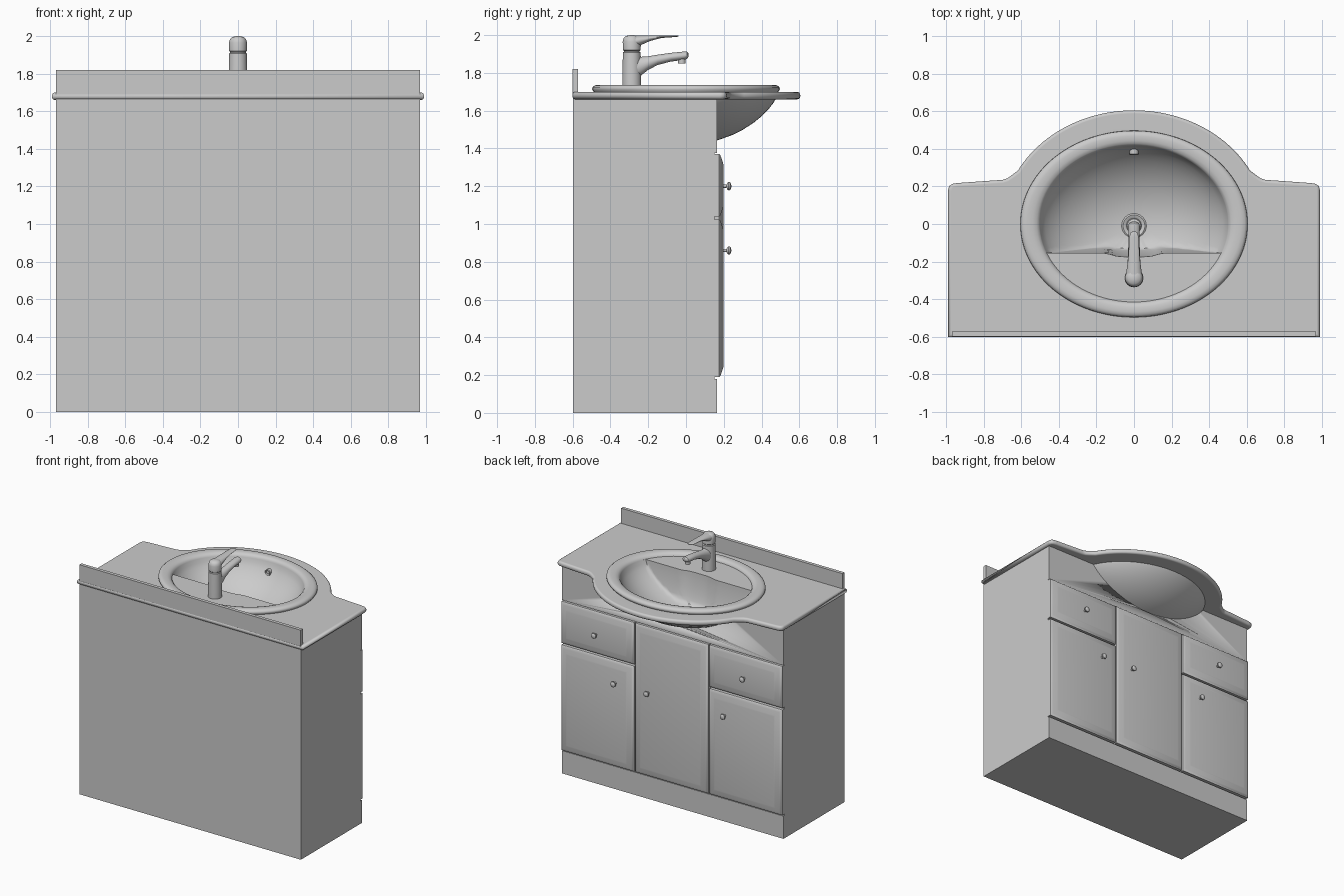
import bpy, bmesh
from math import cos, sin, pi, radians

cube = bpy.data.objects.get("Cube")
if cube:
    bpy.data.objects.remove(cube, do_unlink=True)

grey = bpy.data.materials.new("light_grey")
grey.use_nodes = True
grey.diffuse_color = (0.6, 0.6, 0.6, 1)
grey.node_tree.nodes["Principled BSDF"].inputs["Base Color"].default_value = (0.6, 0.6, 0.6, 1)


def finish(name, bm, angle=40):
    bmesh.ops.remove_doubles(bm, verts=bm.verts, dist=0.0003)
    bmesh.ops.recalc_face_normals(bm, faces=bm.faces)
    me = bpy.data.meshes.new(name)
    bm.to_mesh(me)
    bm.free()
    me.materials.append(grey)
    me.shade_smooth()
    me.set_sharp_from_angle(angle=radians(angle))
    ob = bpy.data.objects.new(name, me)
    bpy.context.collection.objects.link(ob)
    return ob


def loft(name, rings, angle=40):
    """Skin a list of equal-length closed rings and cap both ends."""
    bm = bmesh.new()
    loops = [[bm.verts.new(p) for p in ring] for ring in rings]
    n = len(loops[0])
    for a, b in zip(loops, loops[1:]):
        for i in range(n):
            j = (i + 1) % n
            bm.faces.new((a[i], a[j], b[j], b[i]))
    bm.faces.new(loops[0])
    bm.faces.new(loops[-1])
    return finish(name, bm, angle)


def ellipse(a, b, z, n=96, y=0, x=0):
    return [(x + a * cos(2 * pi * i / n), y + b * sin(2 * pi * i / n), z) for i in range(n)]


def y_section(x, y, z, rx, rz, n=24):
    return [(x + rx * cos(2 * pi * i / n), y, z + rz * sin(2 * pi * i / n)) for i in range(n)]


def apply_cut(ob, cutter):
    mod = ob.modifiers.new("basin_cut", "BOOLEAN")
    mod.object = cutter
    mod.solver = "EXACT"
    bpy.context.view_layer.objects.active = ob
    bpy.ops.object.modifier_apply(modifier=mod.name)


# Cabinet body with a shallow recess behind the doors
side = [(-0.598, 0), (0.165, 0), (0.165, 0.18), (0.15, 0.18),
        (0.15, 1.375), (0.165, 1.375), (0.165, 1.665), (-0.598, 1.665)]
cabinet = loft("cabinet", [[(x, y, z) for y, z in side] for x in (-0.97, 0.97)])

# Countertop with a bowed front and rounded edge
half = [(0.99, -0.602), (0.99, 0.18), (0.983, 0.203), (0.965, 0.214), (0.94, 0.218),
        (0.70, 0.235), (0.675, 0.243), (0.65, 0.26)]
half += [(0.7 * cos(t), 0.605 * sin(t)) for t in [radians(28 + 62 * i / 24) for i in range(25)]]
outline = half + [(-x, y) for x, y in reversed(half[:-1])]
bm = bmesh.new()
base = bm.faces.new([bm.verts.new((x, y, 1.66)) for x, y in outline])
top = bmesh.ops.extrude_face_region(bm, geom=[base])["geom"]
bmesh.ops.translate(bm, vec=(0, 0, 0.04), verts=[v for v in top if isinstance(v, bmesh.types.BMVert)])
flat_edges = [e for e in bm.edges if abs(e.verts[0].co.z - e.verts[1].co.z) < 0.001]
bmesh.ops.bevel(bm, geom=flat_edges, offset=0.017, segments=4, profile=0.5, affect="EDGES")
countertop = finish("countertop", bm)


# Basin underside curve, used for the basin and for its opening
def under(s, k=1.0):
    return ellipse(0.59 * s * k, 0.49 * s * k, 1.70 - 0.28 * (1 - s * s) ** 0.7)


steps = [0.04, 0.2, 0.35, 0.5, 0.62, 0.73, 0.82, 0.89, 0.945, 0.98, 1.0]
cutter = loft("basin_cutter", [under(s, 0.96) for s in steps] + [ellipse(0.566, 0.47, 1.78)])
cutter.hide_render = True
apply_cut(cabinet, cutter)
apply_cut(countertop, cutter)
bpy.data.objects.remove(cutter, do_unlink=True)
countertop.modifiers.new("clean_shading", "WEIGHTED_NORMAL")


# Basin: underside, rolled rim, tap deck, then the bowl cut straight at the back
def bowl(s, z):
    ring = []
    for x, y, z0 in ellipse(0.5 * s, 0.415 * s, z):
        back = -0.155 - 0.02 * max(0, 1 - (x / 0.14) ** 4)
        ring.append((x, max(y, back * (0.6 + 0.4 * s)), z0))
    return ring


rim = [(0.597, 0.489, 1.70), (0.605, 0.497, 1.712), (0.603, 0.495, 1.724), (0.59, 0.483, 1.734),
       (0.57, 0.468, 1.737), (0.54, 0.443, 1.736), (0.518, 0.427, 1.73), (0.505, 0.418, 1.72),
       (0.5, 0.415, 1.71)]
rings = [under(s) for s in steps] + [ellipse(*r) for r in rim]
rings += [bowl(s, 1.71 - 0.26 * (1 - s * s) ** 0.7) for s in reversed(steps)]
loft("basin", rings, 50)

# Drain and overflow fittings
loft("drain", [ellipse(r, r, z, 32, -0.01) for r, z in
               [(0.066, 1.445), (0.066, 1.455), (0.058, 1.46), (0.045, 1.456), (0.04, 1.452),
                (0.036, 1.46), (0.02, 1.465)]])
loft("overflow_ring", [y_section(0, y, 1.645, r, r) for y, r in
                       [(0.41, 0.024), (0.372, 0.024), (0.368, 0.019), (0.378, 0.015)]])

# Backsplash
loft("backsplash", [[(x, y, z) for x, y in
                     [(-0.97, -0.6), (0.97, -0.6), (0.97, -0.573), (-0.97, -0.573)]]
                    for z in (1.69, 1.82)])


# Raised-panel doors and drawers
def panel(name, x0, x1, z0, z1):
    rings = []
    for d, y in [(0, 0.148), (0, 0.176), (0.006, 0.182), (0.02, 0.187), (0.05, 0.197), (0.06, 0.199)]:
        rings.append([(x0 + d, y, z0 + d), (x1 - d, y, z0 + d), (x1 - d, y, z1 - d), (x0 + d, y, z1 - d)])
    loft(name, rings, 32)


def knob(name, x, z):
    loft(name, [y_section(x, y, z, r, r, 20) for y, r in
                [(0.19, 0.009), (0.215, 0.008), (0.219, 0.018), (0.225, 0.022),
                 (0.233, 0.021), (0.238, 0.013), (0.24, 0.004)]])


for sx, label in ((1, "left"), (-1, "right")):
    x0, x1 = sorted((sx * 0.33, sx * 0.968))
    panel(label + "_drawer", x0, x1, 1.04, 1.37)
    panel(label + "_door", x0, x1, 0.19, 1.025)
    knob(label + "_drawer_knob", sx * 0.65, 1.2)
    knob(label + "_door_knob", sx * 0.48, 0.86)
panel("middle_door", -0.32, 0.32, 0.19, 1.37)
knob("middle_door_knob", 0.19, 0.86)

# Tap: turned body, swept spout, nozzle and lever
loft("tap_body", [ellipse(r, r, z, 32, -0.287) for r, z in
                  [(0.05, 1.70), (0.05, 1.78), (0.047, 1.908), (0.042, 1.912), (0.042, 1.917),
                   (0.047, 1.921), (0.048, 1.965), (0.043, 1.984), (0.032, 1.995), (0.01, 2.0)]])
loft("tap_spout", [y_section(0, *s) for s in
                   [(-0.29, 1.82, 0.043, 0.075), (-0.24, 1.835, 0.038, 0.05), (-0.2, 1.852, 0.034, 0.036),
                    (-0.15, 1.869, 0.031, 0.027), (-0.08, 1.883, 0.03, 0.023), (-0.01, 1.891, 0.031, 0.022),
                    (0.005, 1.893, 0.026, 0.019), (0.012, 1.894, 0.014, 0.01)]])
loft("tap_nozzle", [ellipse(0.02, 0.02, z, 20, -0.022) for z in (1.85, 1.885)])
loft("tap_lever", [y_section(0, *s) for s in
                   [(-0.29, 1.962, 0.046, 0.036), (-0.235, 1.974, 0.038, 0.025), (-0.19, 1.984, 0.032, 0.015),
                    (-0.13, 1.992, 0.028, 0.007), (-0.07, 1.994, 0.025, 0.005), (-0.047, 1.995, 0.019, 0.004),
                    (-0.04, 1.995, 0.008, 0.002)]])
